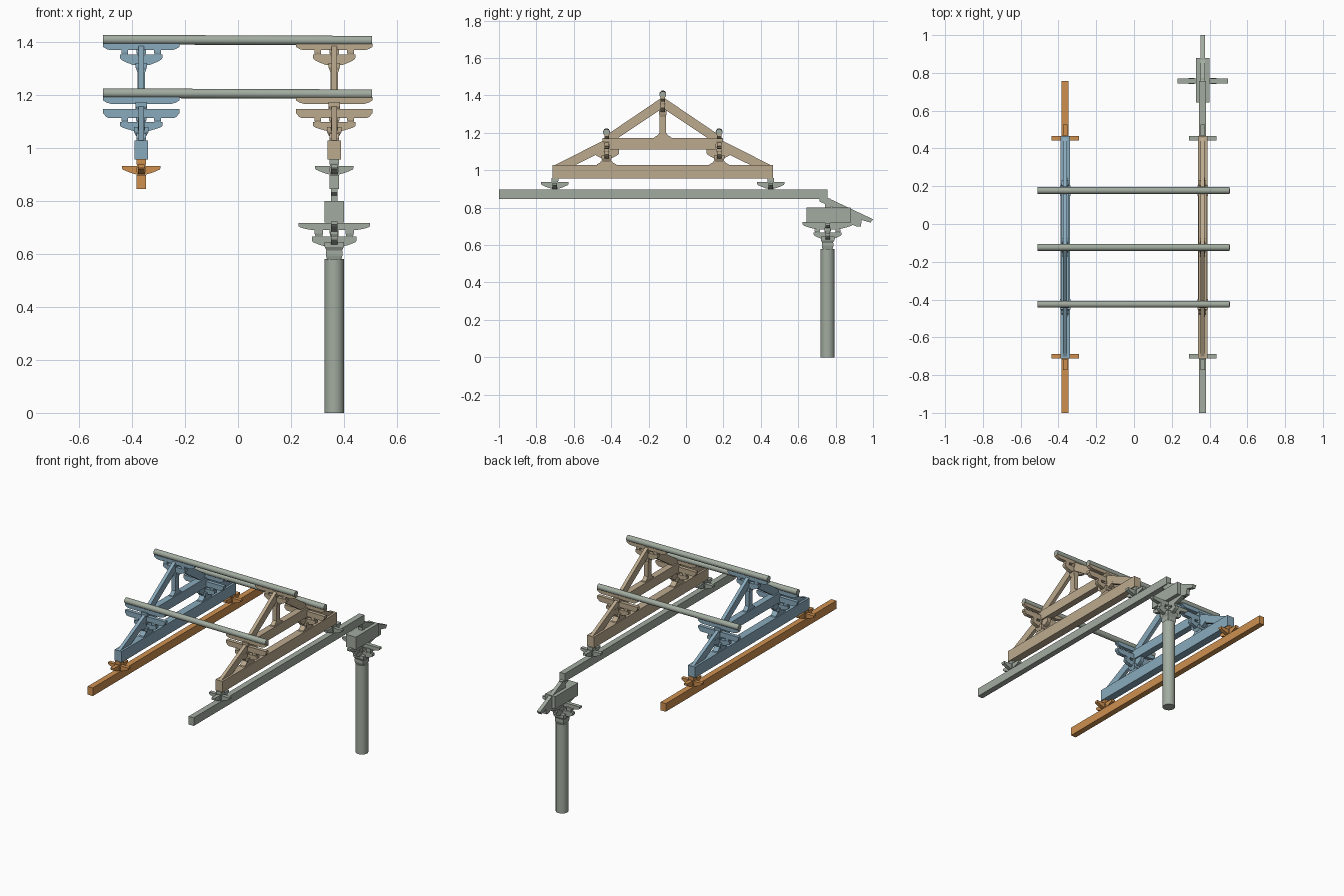
import bpy, bmesh
from mathutils import Vector, Matrix

if "Cube" in bpy.data.objects:
    bpy.data.objects.remove(bpy.data.objects["Cube"])

def material(name, rgb):
    m = bpy.data.materials.new(name)
    m.diffuse_color = (*rgb, 1)
    m.use_nodes = True
    m.node_tree.nodes["Principled BSDF"].inputs["Base Color"].default_value = m.diffuse_color
    return m

BLUE = material("blue", (0.25, 0.40, 0.50))
TAN = material("tan", (0.50, 0.40, 0.27))
ORANGE = material("orange", (0.62, 0.28, 0.08))
SAGE = material("sage", (0.36, 0.41, 0.35))

def finish(name, bm, mat):
    bmesh.ops.recalc_face_normals(bm, faces=bm.faces)
    me = bpy.data.meshes.new(name)
    bm.to_mesh(me)
    bm.free()
    ob = bpy.data.objects.new(name, me)
    bpy.context.collection.objects.link(ob)
    me.materials.append(mat)
    return ob

def prism(name, pts, at, thick, axis, mat):
    """Profile of (u, z) points: u runs along x or y, thickness is across it."""
    bm = bmesh.new()
    rows = []
    for s in (-thick / 2, thick / 2):
        rows.append([bm.verts.new((at[0] + (u if axis == 'x' else s),
                                   at[1] + (s if axis == 'x' else u), z)) for u, z in pts])
    bm.faces.new(rows[0])
    bm.faces.new(rows[1][::-1])
    n = len(pts)
    for i in range(n):
        bm.faces.new((rows[0][i], rows[0][(i + 1) % n], rows[1][(i + 1) % n], rows[1][i]))
    return finish(name, bm, mat)

def box(name, x, y, z0, z1, sx, sy, mat):
    h = sx / 2
    return prism(name, [(-h, z0), (h, z0), (h, z1), (-h, z1)], (x, y), sy, 'x', mat)

def arm(name, x, y, z0, z1, half, base, axis, mat, thick=0.024, lip=0.6):
    """Bracket arm: flat top, short square ends, curved taper to a narrower base."""
    h = z1 - z0
    m = (half + base) / 2
    r = [(base, z0), (m, z0 + h * (1 - lip) * 0.4), (half * 0.95, z0 + h * (1 - lip) * 0.85),
         (half, z0 + h * (1 - lip) + 0.003), (half, z1)]
    return prism(name, r + [(-u, z) for u, z in reversed(r)], (x, y), thick, axis, mat)

def block(name, x, y, z0, z1, w, mat, foot=0.7):
    """Bearing block: square, with a tapered lower half."""
    bm = bmesh.new()
    zm = (z0 + z1) / 2
    rings = []
    for z, s in ((z0, w * foot / 2), (zm, w / 2), (z1, w / 2)):
        rings.append([bm.verts.new((x + a * s, y + b * s, z))
                      for a, b in ((-1, -1), (1, -1), (1, 1), (-1, 1))])
    for lo, hi in zip(rings, rings[1:]):
        for i in range(4):
            bm.faces.new((lo[i], lo[(i + 1) % 4], hi[(i + 1) % 4], hi[i]))
    bm.faces.new(rings[0])
    bm.faces.new(rings[-1])
    return finish(name, bm, mat)

def rod(name, a, b, r, mat, sides=24):
    a, b = Vector(a), Vector(b)
    bm = bmesh.new()
    bmesh.ops.create_cone(bm, cap_ends=True, segments=sides, radius1=r, radius2=r, depth=(b - a).length)
    rot = (b - a).to_track_quat('Z', 'Y').to_matrix().to_4x4()
    bmesh.ops.transform(bm, matrix=Matrix.Translation((a + b) / 2) @ rot, verts=bm.verts)
    ob = finish(name, bm, mat)
    bpy.ops.object.select_all(action='DESELECT')
    ob.select_set(True)
    bpy.context.view_layer.objects.active = ob
    bpy.ops.object.shade_smooth_by_angle()
    return ob

CY = -0.124      # centre line of the roof frames
OUT = 0.301      # side purlin offset from it

def flared_post(name, x, y, z0, z1, w, mat, thick=0.028):
    r = [(w + 0.030, z0), (w + 0.026, z0 + 0.007), (w + 0.012, z0 + 0.013), (w, z0 + 0.028), (w, z1)]
    prism(name, r + [(-u, z) for u, z in reversed(r)], (x, y), thick, 'y', mat)

def frame(side, x, mat, low):
    # long eave beam and its bracket sets
    box(side + "_eave_beam", x, -0.122, 0.845, 0.898, 0.037, 1.756, low)
    for s in (-1, 1):
        y = CY + s * 0.577
        block(side + "_foot_block", x, y, 0.894, 0.925, 0.036, low)
        arm(side + "_foot_arm_x", x, y, 0.900, 0.932, 0.073, 0.022, 'x', low, lip=0.35)
        arm(side + "_foot_arm_y", x, y, 0.902, 0.936, 0.073, 0.022, 'y', low, lip=0.35)
        block(side + "_beam_seat", x, y, 0.928, 0.958, 0.036, low, 0.85)

    # lower and upper cross beams
    box(side + "_lower_beam", x, CY, 0.955, 1.027, 0.050, 1.178, mat)
    box(side + "_upper_beam", x, CY, 1.112, 1.173, 0.042, 0.570, mat)
    box(side + "_upper_beam_tenon", x, CY, 1.118, 1.150, 0.024, 0.635, mat)

    # king post and ridge bracket
    flared_post(side + "_king_post", x, CY, 1.171, 1.30, 0.018, mat)
    block(side + "_king_block", x, CY, 1.285, 1.320, 0.042, mat)
    arm(side + "_ridge_short_arm", x, CY, 1.312, 1.352, 0.080, 0.030, 'x', mat, lip=0.4)
    for dx in (-0.062, 0, 0.062):
        block(side + "_ridge_block", x + dx, CY, 1.345, 1.372, 0.036 if dx == 0 else 0.026, mat)
    arm(side + "_ridge_long_arm", x, CY, 1.368, 1.394, 0.145, 0.115, 'x', mat)

    for s in (-1, 1):
        y = CY + s * OUT
        # side post with stacked bracket arms under the purlin
        flared_post(side + "_side_post", x, y, 1.026, 1.06, 0.024, mat, 0.036)
        block(side + "_post_block", x, y, 1.045, 1.078, 0.056, mat)
        arm(side + "_lower_arm_x", x, y, 1.064, 1.098, 0.080, 0.030, 'x', mat, lip=0.5)
        arm(side + "_lower_arm_y", x, y, 1.066, 1.112, 0.068, 0.030, 'y', mat, lip=0.5)
        for dx in (-0.062, 0, 0.062):
            block(side + "_arm_block", x + dx, y, 1.092, 1.116, 0.038 if dx == 0 else 0.026, mat)
        arm(side + "_middle_arm", x, y, 1.113, 1.147, 0.145, 0.125, 'x', mat)
        block(side + "_purlin_block", x, y, 1.140, 1.172, 0.042, mat)
        arm(side + "_purlin_arm", x, y, 1.166, 1.192, 0.145, 0.115, 'x', mat)
        # diagonal struts
        up = [(0.010, 1.385), (OUT, 1.188), (OUT, 1.165), (0.250, 1.165), (0.010, 1.325)]
        dn = [(0.305, 1.165), (0.588, 1.022), (0.480, 1.022), (0.305, 1.108)]
        for nm, pts in (("upper", up), ("lower", dn)):
            prism(f"{side}_{nm}_strut", [(s * u, z) for u, z in pts], (x, CY), 0.022, 'y', mat)

frame("left", -0.365, BLUE, ORANGE)
frame("right", 0.363, TAN, SAGE)

# round purlins
for nm, y, z in (("front", CY - OUT, 1.204), ("ridge", CY, 1.406), ("back", CY + OUT, 1.204)):
    rod(nm + "_purlin", (-0.51, y, z + 0.002), (0.506, y, z - 0.002), 0.018, SAGE)

# column with bracket set
X, Y = 0.363, 0.757
rod("column", (X, Y, 0), (X, Y, 0.58), 0.0375, SAGE, 32)
block("column_cap", X, Y, 0.576, 0.612, 0.062, SAGE, 0.85)
block("column_block", X, Y, 0.606, 0.645, 0.072, SAGE)
arm("column_arm_x", X, Y, 0.628, 0.665, 0.084, 0.035, 'x', SAGE, lip=0.5)
arm("column_arm_y", X, Y, 0.634, 0.668, 0.075, 0.035, 'y', SAGE, lip=0.4)
block("column_centre_block", X, Y, 0.655, 0.700, 0.034, SAGE, 0.9)
for s in (-1, 1):
    block("column_arm_block_x", X + s * 0.058, Y, 0.660, 0.695, 0.032, SAGE)
    block("column_arm_block_y", X, Y + s * 0.055, 0.664, 0.684, 0.028, SAGE)
arm("column_long_arm_x", X, Y, 0.690, 0.717, 0.134, 0.085, 'x', SAGE)
arm("column_long_arm_y", X, Y, 0.684, 0.722, 0.134, 0.060, 'y', SAGE, lip=0.4)
box("column_lintel", X, 0.761, 0.718, 0.800, 0.072, 0.236, SAGE)

# slanting lever arms
prism("lever_arm", [(0.715, 0.85), (0.752, 0.855), (1.0, 0.738), (0.987, 0.720), (0.945, 0.732),
                    (0.715, 0.832)], (X, 0), 0.024, 'y', SAGE)
prism("lower_lever_arm", [(0.80, 0.80), (0.94, 0.738), (0.935, 0.700), (0.915, 0.698), (0.80, 0.745)],
      (X, 0), 0.024, 'y', SAGE)
box("lever_stub", X, Y, 0.795, 0.85, 0.026, 0.03, SAGE)
